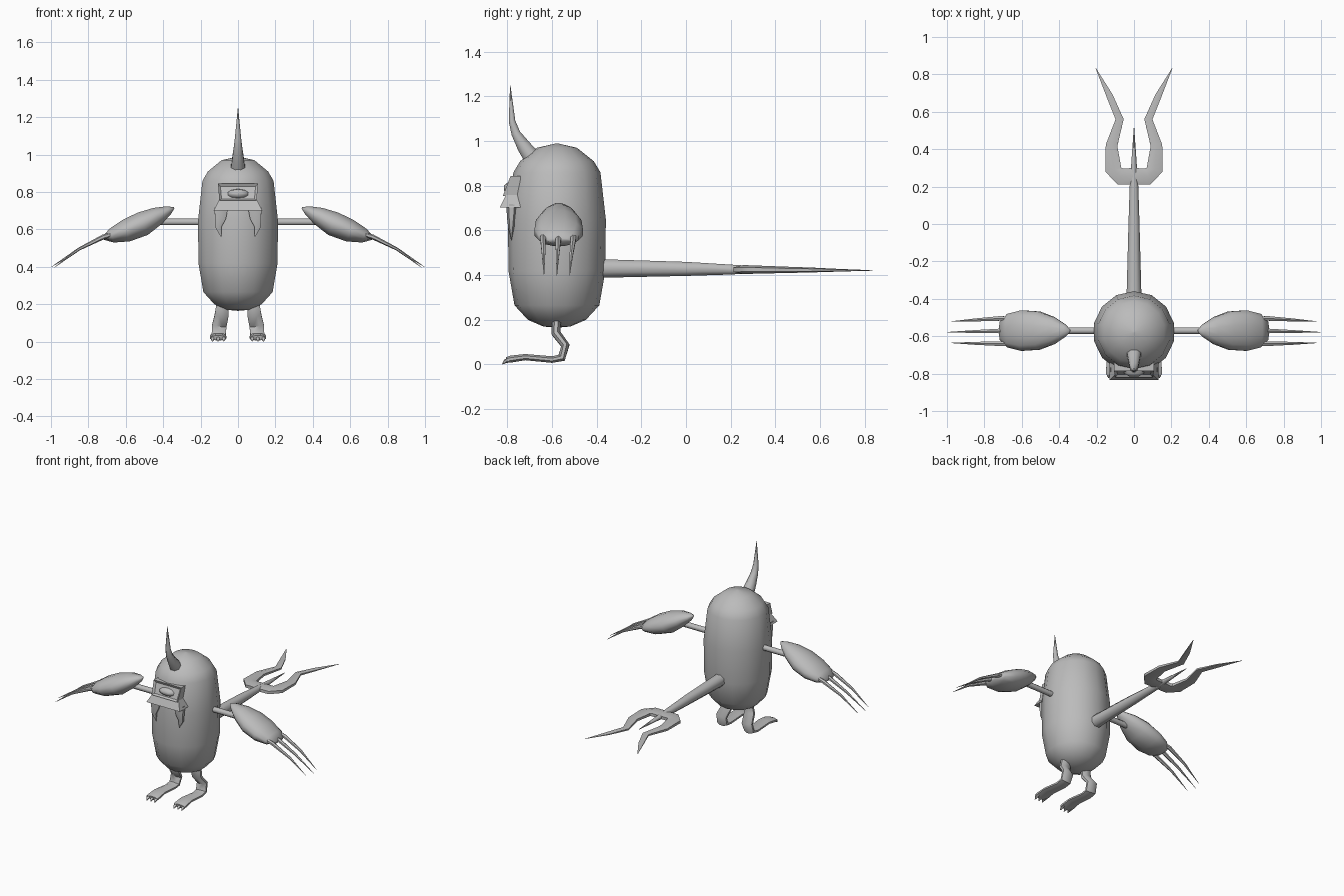
import bpy, bmesh, math
from mathutils import Vector

if "Cube" in bpy.data.objects:
    bpy.data.objects.remove(bpy.data.objects["Cube"])

grey = bpy.data.materials.new("plain grey")
grey.diffuse_color = (0.5, 0.5, 0.5, 1)
grey.use_nodes = True
grey.node_tree.nodes["Principled BSDF"].inputs["Base Color"].default_value = grey.diffuse_color


def finish(name, bm, angle=50):
    bmesh.ops.recalc_face_normals(bm, faces=bm.faces)
    me = bpy.data.meshes.new(name)
    bm.to_mesh(me)
    bm.free()
    ob = bpy.data.objects.new(name, me)
    bpy.context.collection.objects.link(ob)
    me.materials.append(grey)
    bpy.ops.object.select_all(action='DESELECT')
    ob.select_set(True)
    bpy.context.view_layer.objects.active = ob
    bpy.ops.object.shade_smooth_by_angle(angle=math.radians(angle))
    return ob


def mirror(ob):
    ob.modifiers.new("mirror", 'MIRROR')
    return ob


def loft(name, sections, side, n=8, angle=50):
    """Tube through (centre, radius along side, radius across) sections."""
    bm = bmesh.new()
    pts = [Vector(s[0]) for s in sections]
    rings = []
    for i, (c, ru, rv) in enumerate(sections):
        t = (pts[min(i + 1, len(pts) - 1)] - pts[max(i - 1, 0)]).normalized()
        u = Vector(side)
        u = (u - t * u.dot(t)).normalized()
        v = t.cross(u)
        rings.append([bm.verts.new(pts[i] + u * ru * math.cos(a) + v * rv * math.sin(a))
                      for a in (2 * math.pi * (k + .5) / n for k in range(n))])
    for a, b in zip(rings, rings[1:]):
        for k in range(n):
            j = (k + 1) % n
            bm.faces.new((a[k], a[j], b[j], b[k]))
    bm.faces.new(rings[0])
    bm.faces.new(rings[-1])
    return finish(name, bm, angle)


def wedge(name, profile, widths, inset=0):
    """Side profile (y, z) spanned across x, with a half width per point."""
    bm = bmesh.new()
    l = [bm.verts.new((-w, y, z)) for (y, z), w in zip(profile, widths)]
    r = [bm.verts.new((w, y, z)) for (y, z), w in zip(profile, widths)]
    faces = []
    for k in range(len(l)):
        j = (k + 1) % len(l)
        faces.append(bm.faces.new((l[k], l[j], r[j], r[k])))
    bm.faces.new(l)
    bm.faces.new(r)
    if inset:
        bmesh.ops.recalc_face_normals(bm, faces=bm.faces)
        bmesh.ops.inset_region(bm, faces=[faces[1]], thickness=inset, depth=-0.012)
    return finish(name, bm, 25)


# body: upright capsule
CY = -0.578
profile = [(.004, .165), (.06, .17), (.13, .20), (.19, .265), (.217, .42),
           (.219, .65), (.195, .86), (.165, .91), (.09, .97), (.004, .99)]
loft("body", [((0, CY, z), r, r) for r, z in profile], (1, 0, 0), 14, 60)

# horn
loft("horn", [((0, -.685, .92), .042, .042), ((0, -.725, .975), .034, .034),
              ((0, -.762, 1.035), .025, .022), ((0, -.779, 1.09), .018, .016),
              ((0, -.787, 1.25), .001, .001)], (1, 0, 0))

# visor with recessed front, eye and upper lip
wedge("visor", [(-.74, .845), (-.785, .845), (-.82, .755), (-.74, .755)],
      (.107, .107, .1, .1), .018)
loft("eye", [((0, -.77, .79), .065, .028), ((0, -.80, .79), .055, .024),
             ((0, -.815, .79), .025, .01)], (1, 0, 0), 10)
wedge("upper_lip", [(-.74, .76), (-.805, .76), (-.835, .702), (-.73, .702)],
      (.1, .1, .13, .13))

# fangs
mirror(loft("fangs", [((.09, -.78, .715), .042, .024), ((.094, -.782, .66), .034, .02),
                      ((.105, -.783, .61), .018, .013), ((.088, -.782, .555), .001, .001)],
            (1, 0, 0), 6))

# arms
mirror(loft("arms", [((.18, -.57, .64), .019, .019), ((.44, -.57, .64), .019, .019)],
            (0, 1, 0)))

# hands: flattened pods
hand = [((.342, .716), .008, .004), ((.37, .702), .035, .025), ((.43, .672), .075, .05),
        ((.51, .63), .106, .068), ((.60, .592), .112, .062), ((.675, .567), .093, .04),
        ((.718, .555), .05, .012)]
mirror(loft("hands", [((x, -.57, z), w, h) for (x, z), w, h in hand], (0, 1, 0), 12, 60))

# three long claws per hand
for i, (y, tip) in enumerate(((-.505, .98), (-.572, 1.0), (-.64, .98))):
    end = CY + (y + .572) * .85
    mirror(loft(f"hand_claws_{i + 1}",
                [((.66, y, .578), .013, .012), ((.72, y, .56), .014, .013),
                 ((.85, (y + end) / 2, .495), .009, .008), ((tip, end, .398), .0008, .0008)],
                (0, 1, 0), 6))

# tail with a spike end
loft("tail", [((0, -.42, .43), .044, .046), ((0, .0, .428), .032, .034),
              ((0, .20, .425), .025, .024), ((0, .52, .424), .001, .002)], (1, 0, 0))

# tail pincers: bent horizontal prongs
mirror(loft("tail_pincers",
            [((.005, .255, .425), .05, .02), ((.075, .255, .425), .052, .02),
             ((.11, .29, .425), .05, .019), ((.12, .42, .424), .036, .015),
             ((.077, .56, .423), .025, .011), ((.13, .685, .422), .02, .006),
             ((.205, .834, .421), .001, .001)],
            (.8, -.6, .0), 6))

# legs: flat bent ribbons running into long feet
leg = [((.082, -.58, .20), .036, .022), ((.088, -.582, .14), .04, .022),
       ((.1, -.54, .085), .042, .02), ((.104, -.557, .03), .04, .02),
       ((.105, -.60, .022), .04, .016), ((.105, -.72, .033), .044, .015),
       ((.106, -.785, .024), .047, .017), ((.106, -.805, .02), .046, .013)]
mirror(loft("legs", leg, (1, 0, 0), 8))

# toe claws
for i in range(3):
    x = .076 + .03 * i
    mirror(loft(f"toe_claws_{i + 1}", [((x, -.785, .022), .011, .012),
                                       ((x, -.81, .014), .01, .009),
                                       ((x, -.822, .002), .002, .002)], (1, 0, 0), 6))
